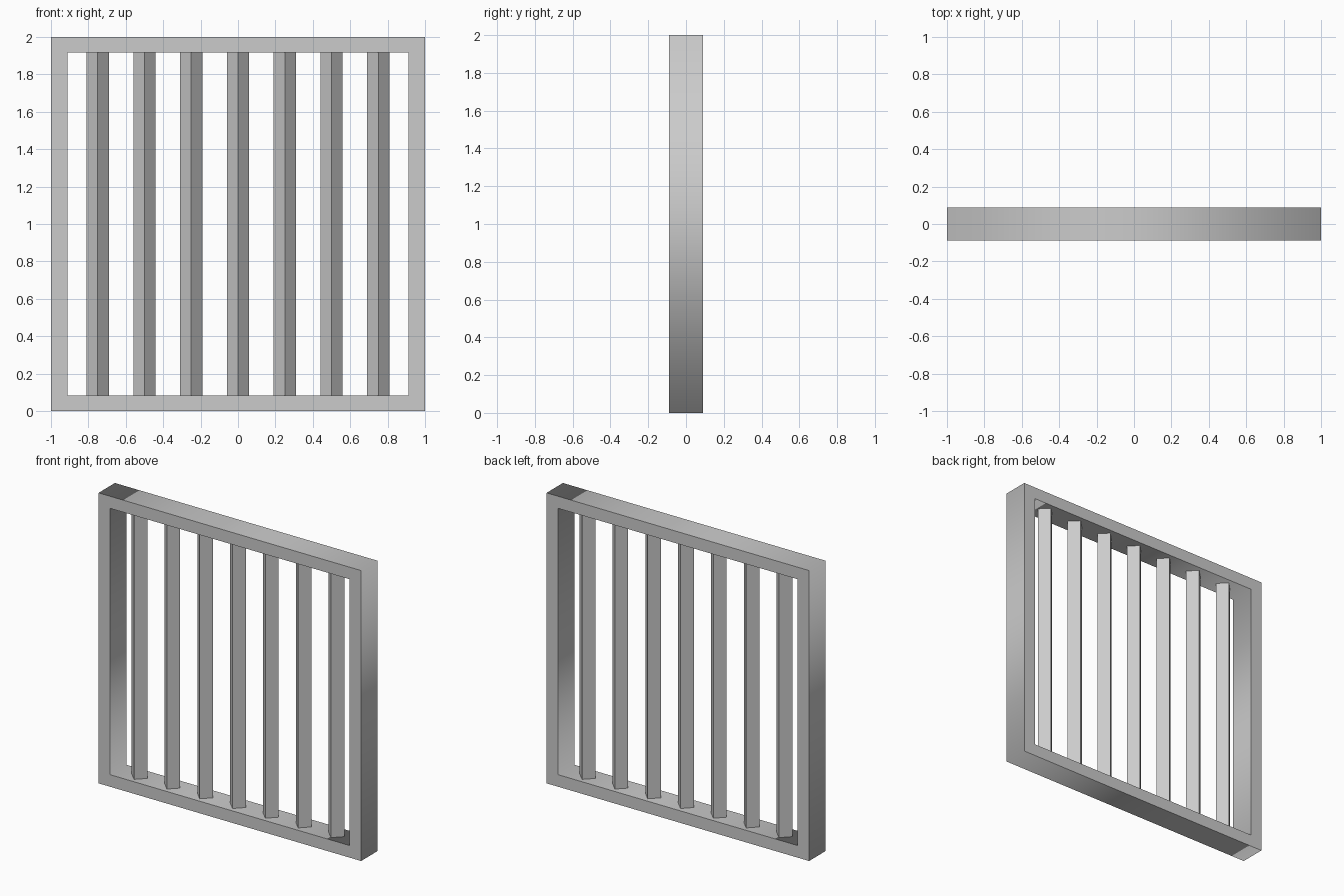
import bpy
from math import pi, sqrt

cube = bpy.data.objects.get("Cube")
if cube:
    bpy.data.objects.remove(cube, do_unlink=True)

grey = bpy.data.materials.new("light_grey")
grey.use_nodes = True
colour = (0.6, 0.6, 0.6, 1)
grey.diffuse_color = colour
grey.node_tree.nodes["Principled BSDF"].inputs["Base Color"].default_value = colour

SIDE, RAIL, DEPTH = 0.089, 0.083, 0.178   # frame member sizes
BAR_RADIUS, SPACING = 0.06, 0.25


def finish(obj, name):
    obj.name = name
    obj.data.materials.append(grey)
    return obj


# Outer frame: one solid extruded from a rectangle with a rectangular opening
curve = bpy.data.curves.new("frame", "CURVE")
curve.dimensions = "2D"
curve.fill_mode = "BOTH"
curve.extrude = DEPTH / 2
for half_w, half_h in ((1, 1), (1 - SIDE, 1 - RAIL)):
    spline = curve.splines.new("POLY")
    spline.points.add(3)
    spline.use_cyclic_u = True
    for point, (sx, sy) in zip(spline.points, ((-1, -1), (1, -1), (1, 1), (-1, 1))):
        point.co = (sx * half_w, sy * half_h, 0, 1)
frame = bpy.data.objects.new("frame", curve)
bpy.context.collection.objects.link(frame)
frame.location.z = 1
frame.rotation_euler.x = pi / 2
bpy.ops.object.select_all(action="DESELECT")
frame.select_set(True)
bpy.context.view_layer.objects.active = frame
bpy.ops.object.convert(target="MESH")
finish(bpy.context.object, "frame")

# Seven square bars, turned edge-on to the front
for i in range(-3, 4):
    bpy.ops.mesh.primitive_cube_add(size=1, location=(i * SPACING, 0, 1),
                                    rotation=(0, 0, pi / 4))
    bar = finish(bpy.context.object, f"bar_{i + 4}")
    width = BAR_RADIUS * sqrt(2)
    bar.scale = (width, width, 2 - 2 * RAIL)
